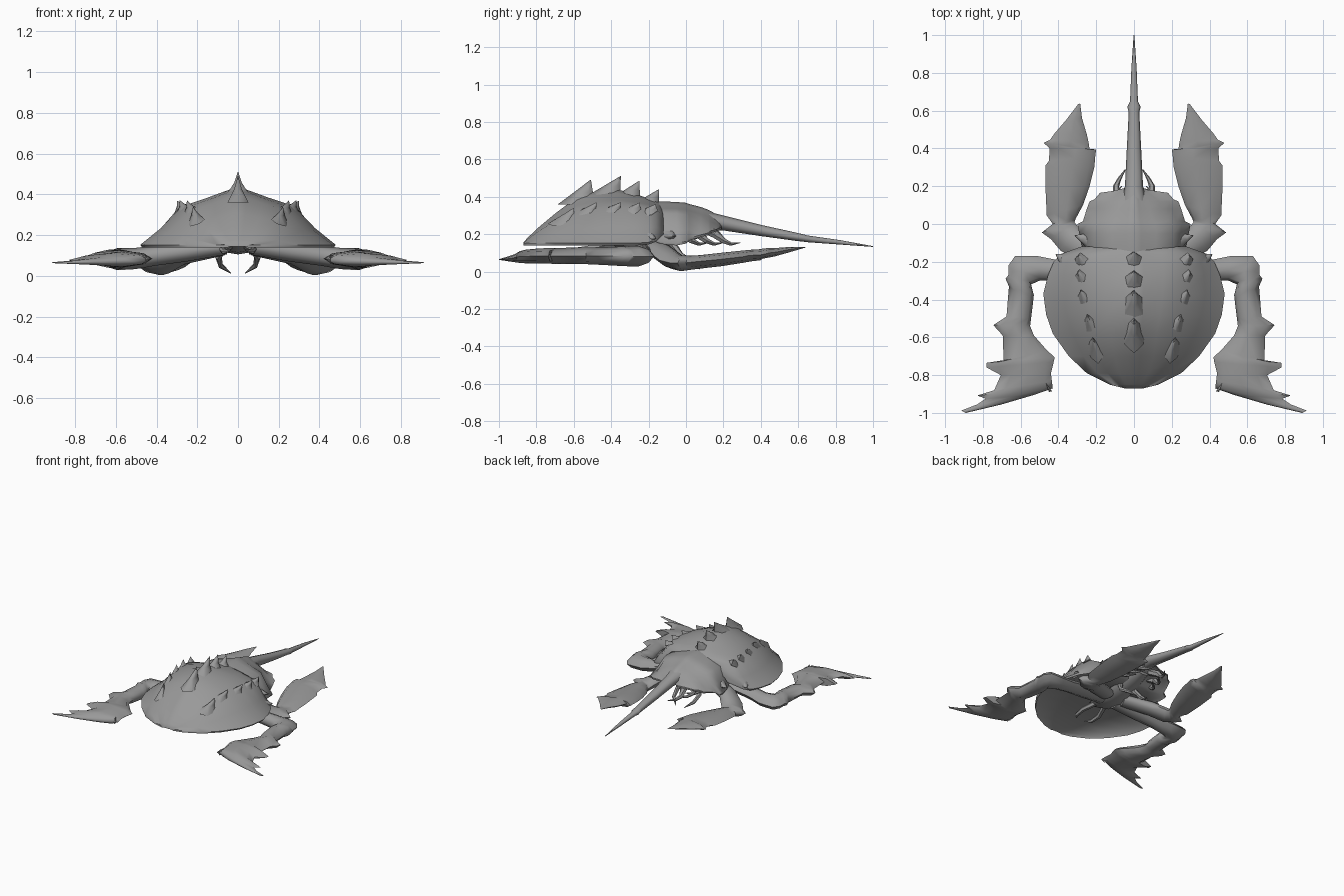
import bpy, bmesh, math
from mathutils import Vector

grey = bpy.data.materials.new("shell_grey")
grey.diffuse_color = (0.32, 0.32, 0.32, 1)


def finish(name, bm, mirror=False, angle=40):
    bmesh.ops.recalc_face_normals(bm, faces=bm.faces)
    me = bpy.data.meshes.new(name)
    bm.to_mesh(me)
    bm.free()
    ob = bpy.data.objects.new(name, me)
    bpy.context.collection.objects.link(ob)
    me.materials.append(grey)
    if mirror:
        ob.modifiers.new("mirror", 'MIRROR').use_mirror_merge = False
    bpy.ops.object.select_all(action='DESELECT')
    ob.select_set(True)
    bpy.context.view_layer.objects.active = ob
    bpy.ops.object.shade_smooth_by_angle(angle=math.radians(angle))
    return ob


def loft(bm, rings):
    """Bridge closed rings and cap both ends."""
    rows = [[bm.verts.new(p) for p in r] for r in rings]
    n = len(rows[0])
    for a, b in zip(rows, rows[1:]):
        for i in range(n):
            j = (i + 1) % n
            bm.faces.new((a[i], a[j], b[j], b[i]))
    bm.faces.new(rows[0])
    bm.faces.new(rows[-1])


def dome(y, w, low, rx, rz, top, hollow):
    """Cross-section of a plated body: crest, side ridge, rim and hollow belly."""
    half = [(rx * .18, top - (top - rz) * .2), (rx * .55, rz + (top - rz) * .42), (rx, rz),
            (rx + (w - rx) * .5, low + (rz - low) * .47), (w, low + .012), (w * .98, low),
            (w * .88, low + hollow * .7), (w * .4, low + hollow)]
    pts = [(0, top)] + half + [(-x, z) for x, z in reversed(half)]
    return [Vector((x, y, z)) for x, z in pts]


def flat_limb(bm, rows):
    """Loft lens sections between left and right edge points (plan), height z, half thickness h."""
    rings = []
    for lx, ly, rx, ry, z, h in rows:
        a, b = Vector((lx, ly, z)), Vector((rx, ry, z))
        ring = []
        for t, k in ((0, 0), (.12, .65), (.45, 1), (.8, .65), (1, 0), (.8, -.65), (.45, -1), (.12, -.65)):
            ring.append(a.lerp(b, t) + Vector((0, 0, k * h)))
        rings.append(ring)
    loft(bm, rings)


def oval_loft(bm, rows, n=8):
    """Loft ovals along y from rows of y, half width, centre z, half height."""
    loft(bm, [[(w * math.cos(k * math.tau / n), y, z + h * math.sin(k * math.tau / n)) for k in range(n)]
              for y, w, z, h in rows])


def tube(bm, pts, radii, n=6):
    pts = [Vector(p) for p in pts]
    rings = []
    for i, p in enumerate(pts):
        d = (pts[min(i + 1, len(pts) - 1)] - pts[max(i - 1, 0)]).normalized()
        u = d.cross(Vector((0, 0, 1)) if abs(d.z) < .9 else Vector((1, 0, 0))).normalized()
        v = d.cross(u)
        rings.append([p + radii[i] * (u * math.cos(k * math.tau / n) + v * math.sin(k * math.tau / n))
                      for k in range(n)])
    loft(bm, rings)


def spike(bm, base, tip, along, across):
    """Flared thorn: wide base, narrow waist, sharp tip."""
    base, tip, a, c = Vector(base), Vector(tip), Vector(along), Vector(across)
    rings = []
    for t, s, r in ((0, 1, 1), (.5, .5, .36), (1, .02, .02)):
        p = base.lerp(tip, t)
        dirs = [a * s * math.cos(k * math.tau / 6) + c * r * math.sin(k * math.tau / 6) for k in range(6)]
        rings.append([p + d for d in dirs])
    loft(bm, rings)


# Head shield: y, half width, rim z, ridge x, ridge z, crest z
shield = [(-.87, .05, .14, .03, .15, .155), (-.85, .13, .14, .08, .17, .178),
          (-.79, .25, .14, .14, .215, .235), (-.70, .345, .14, .19, .27, .31),
          (-.58, .43, .14, .22, .325, .40), (-.48, .465, .14, .25, .337, .43),
          (-.37, .48, .14, .275, .342, .44), (-.27, .455, .14, .285, .34, .415),
          (-.20, .425, .145, .28, .335, .39), (-.16, .39, .16, .265, .325, .378),
          (-.12, .28, .20, .2, .31, .36)]
bm = bmesh.new()
loft(bm, [dome(*s, min(.06, (s[5] - s[2]) * .3)) for s in shield])
finish("head_shield", bm, angle=60)

# Rear body plate, stepped in segments towards the tail
rear = [(-.2, .25, .17, .19, .31, .37), (-.12, .275, .145, .21, .31, .375), (-.05, .29, .14, .21, .31, .372),
        (.0, .30, .15, .2, .305, .368), (.015, .27, .165, .18, .30, .362), (.08, .25, .185, .15, .28, .345),
        (.12, .235, .195, .13, .27, .33), (.13, .21, .205, .12, .265, .325), (.165, .18, .215, .08, .255, .305),
        (.175, .11, .22, .06, .255, .3), (.19, .05, .225, .03, .26, .295)]
bm = bmesh.new()
loft(bm, [dome(*s, .02) for s in rear])
finish("rear_body", bm, angle=60)

# Tail spine
bm = bmesh.new()
oval_loft(bm, [(.1, .07, .275, .05), (.2, .048, .26, .04), (.4, .038, .22, .03), (.59, .028, .186, .022),
               (.62, .035, .181, .02), (.65, .021, .175, .018), (.82, .014, .157, .012), (1, .002, .134, .002)])
finish("tail_spine", bm, angle=60)

# Crest thorns along the middle of the back
bm = bmesh.new()
for y, z, ty, tz, l in ((-.585, .36, -.51, .49, .10), (-.44, .405, -.35, .51, .09),
                        (-.32, .395, -.25, .485, .075), (-.215, .36, -.145, .44, .07)):
    spike(bm, (0, y, z), (0, ty, tz), (0, l, 0), (.06, 0, 0))
finish("crest_thorns", bm, angle=70)

# Thorns on the side ridges and flanks
bm = bmesh.new()
for x, y, z, tx, ty, tz in ((.205, -.67, .265, .22, -.60, .34), (.225, -.55, .31, .25, -.48, .37),
                            (.258, -.42, .32, .285, -.35, .37), (.27, -.31, .32, .298, -.25, .368),
                            (.27, -.22, .315, .295, -.165, .36)):
    spike(bm, (x, y, z), (tx, ty, tz), (.015, .07, .01), (.04, 0, -.02))
for x, y, z, tx, ty in ((.25, -.09, .19, .315, -.06), (.38, -.2, .18, .415, -.16)):
    spike(bm, (x, y, z), (tx, ty, z), (0, .04, 0), (0, 0, .03))
finish("side_thorns", bm, mirror=True, angle=70)

# Front paddle limbs: upper arm, elbow and broad blade with toothed outer edge
bm = bmesh.new()
flat_limb(bm, [(.05, -.34, .06, -.22, .145, .04), (.25, -.32, .26, -.19, .12, .05), (.40, -.30, .41, -.19, .10, .05),
               (.50, -.30, .51, -.17, .085, .052), (.545, -.32, .63, -.17, .082, .054),
               (.535, -.36, .665, -.22, .082, .054), (.53, -.375, .665, -.27, .082, .053),
               (.533, -.4, .68, -.29, .082, .052), (.535, -.42, .662, -.33, .082, .05),
               (.545, -.5, .675, -.49, .084, .046), (.55, -.54, .745, -.535, .084, .044),
               (.53, -.59, .695, -.59, .084, .044), (.46, -.67, .69, -.725, .084, .043),
               (.42, -.705, .78, -.735, .084, .042), (.425, -.73, .78, -.76, .084, .042),
               (.44, -.79, .705, -.80, .083, .04), (.435, -.83, .74, -.88, .081, .037),
               (.43, -.87, .83, -.908, .078, .032), (.53, -.905, .785, -.925, .072, .022),
               (.70, -.955, .83, -.955, .068, .012), (.89, -1.0, .915, -.988, .065, .003)])
spike(bm, (.46, -.86, .08), (.435, -.885, .08), (.01, .03, 0), (0, 0, .025))
finish("front_paddle", bm, mirror=True, angle=60)

# Rear paddle limbs with a spurred knee and notched edges
bm = bmesh.new()
flat_limb(bm, [(.05, -.16, .09, -.28, .14, .04), (.24, -.07, .29, -.20, .105, .048),
               (.30, -.01, .39, -.14, .06, .048), (.315, .01, .44, -.08, .045, .042),
               (.31, .025, .488, -.045, .045, .04), (.305, .035, .43, .0, .047, .038),
               (.27, .1, .462, .045, .052, .036),
               (.235, .2, .468, .18, .065, .036), (.21, .3, .468, .31, .08, .033),
               (.205, .36, .45, .335, .086, .031), (.20, .395, .447, .40, .09, .03),
               (.235, .395, .478, .43, .096, .027), (.24, .43, .445, .445, .1, .026),
               (.25, .475, .42, .48, .104, .022),
               (.275, .56, .36, .55, .118, .014), (.285, .638, .295, .635, .13, .002)])
finish("rear_paddle", bm, mirror=True, angle=60)

# Central hub under the shield where the limbs join
bm = bmesh.new()
oval_loft(bm, [(-.45, .04, .185, .02), (-.36, .09, .155, .04), (-.25, .11, .15, .045),
               (-.15, .09, .16, .04), (0, .07, .185, .03), (.1, .05, .21, .02)])
finish("belly_hub", bm)

# Short feelers ahead of the hub and thin claws hanging behind it
bm = bmesh.new()
tube(bm, [(.04, -.38, .15), (.075, -.48, .13), (.07, -.56, .12), (.035, -.6, .125)], [.02, .018, .014, .002])
finish("mouth_feeler", bm, mirror=True)
bm = bmesh.new()
tube(bm, [(.06, -.08, .16), (.095, -.03, .09), (.085, .03, .05), (.035, .075, .013)], [.02, .016, .013, .002])
finish("hanging_claw", bm, mirror=True)

# Small hooked walking legs under the rear body
bm = bmesh.new()
for x, y in ((.15, .0), (.13, .08), (.09, .17)):
    tube(bm, [(x * .5, y - .06, .22), (x, y - .01, .20), (x + .005, y + .03, .165), (x * .85, y + .07, .147),
              (x * .5, y + .12, .155)], [.022, .024, .016, .01, .002])
finish("hooked_leg", bm, mirror=True)
